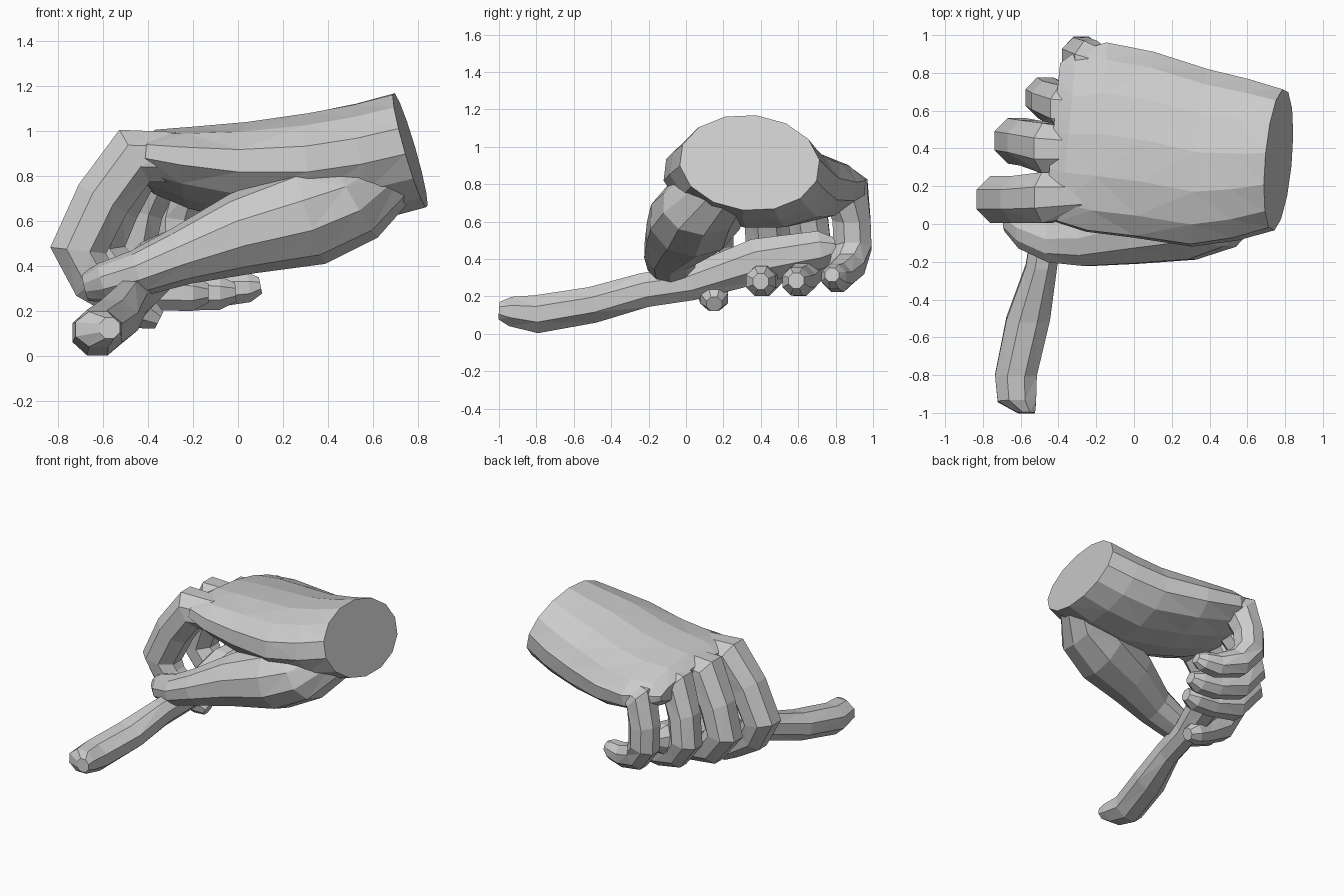
import bpy, bmesh, math
from mathutils import Vector


def tube(name, path, side, sides=8, turn=0.5):
    """Faceted closed tube. Each point is x, y, z, side radius, other radius."""
    bm = bmesh.new()
    pts = [Vector(p[:3]) for p in path]
    side = Vector(side)
    rings = []
    for i, p in enumerate(path):
        t = (pts[min(i + 1, len(pts) - 1)] - pts[max(i - 1, 0)]).normalized()
        v = t.cross(side).normalized()
        ru, rv = p[3], p[-1]
        ring = []
        for k in range(sides):
            a = 2 * math.pi * (k + turn) / sides
            ring.append(bm.verts.new(pts[i] + side * (ru * math.cos(a)) + v * (rv * math.sin(a))))
        rings.append(ring)
    for a, b in zip(rings, rings[1:]):
        for k in range(sides):
            n = (k + 1) % sides
            bm.faces.new((a[k], a[n], b[n], b[k]))
    bm.faces.new(rings[0][::-1])
    bm.faces.new(rings[-1])
    bmesh.ops.recalc_face_normals(bm, faces=bm.faces)
    bmesh.ops.triangulate(bm, faces=[f for f in bm.faces if len(f.verts) == 4])
    me = bpy.data.meshes.new(name)
    bm.to_mesh(me)
    bm.free()
    ob = bpy.data.objects.new(name, me)
    bpy.context.collection.objects.link(ob)
    return ob


# Palm and cut wrist
hand = tube("hand", [
    (0.765, .34, .915, .375, .265),
    (0.58, .34, .865, .43, .265),
    (0.35, .35, .825, .475, .26),
    (0.05, .42, .815, .50, .225),
    (-0.20, .46, .835, .51, .18),
    (-0.36, .46, .86, .46, .14),
    (-0.43, .46, .86, .40, .08)], (0.1, 1, -0.11), 14)

# Thumb with the ball of the hand
thumb = tube("thumb", [
    (0.70, .24, .84, .17, .15),
    (0.52, .10, .70, .23, .20),
    (0.32, .05, .625, .25, .225),
    (0.02, -.01, .545, .21, .185),
    (-0.25, -.08, .445, .15, .13),
    (-0.44, -.08, .37, .13, .105),
    (-0.60, -.02, .325, .115, .09),
    (-0.68, .03, .305, .07, .06)], (0.05, 1, 0), 10)

# Curled fingers, knuckle to tip
fingers = {
    "index_finger": [
        (-.28, .15, .885, .12), (-.46, .14, .89, .145), (-.60, .13, .70, .135),
        (-.71, .13, .47, .135), (-.64, .13, .34, .115), (-.50, .14, .24, .09),
        (-.41, .15, .19, .08), (-.35, .15, .16, .045)],
    "middle_finger": [
        (-.28, .39, .87, .12), (-.45, .40, .87, .145), (-.56, .43, .66, .13),
        (-.62, .44, .47, .13), (-.51, .43, .33, .115), (-.34, .41, .285, .09),
        (-.20, .40, .28, .085), (-.13, .40, .28, .045)],
    "ring_finger": [
        (-.20, .60, .85, .11), (-.36, .61, .83, .135), (-.44, .65, .64, .115),
        (-.47, .67, .46, .115), (-.38, .65, .335, .10), (-.21, .61, .285, .09),
        (-.08, .59, .28, .08), (-.01, .59, .285, .045)],
    "little_finger": [
        (-.08, .79, .80, .10), (-.23, .85, .79, .13), (-.28, .885, .61, .11),
        (-.28, .89, .46, .11), (-.20, .86, .35, .10), (-.05, .81, .30, .085),
        (.05, .79, .305, .07), (.10, .78, .315, .04)],
}
parts = [thumb] + [tube(n, p, (0, 1, 0)) for n, p in fingers.items()]

# Merge into one skin
bpy.context.view_layer.objects.active = hand
for part in parts:
    mod = hand.modifiers.new("union", 'BOOLEAN')
    mod.operation = 'UNION'
    mod.solver = 'EXACT'
    mod.object = part
    bpy.ops.object.modifier_apply(modifier=mod.name)
    bpy.data.objects.remove(part)

# Stick gripped in the fist
tube("held_stick", [
    (-.57, -1.0, .125, .05, .05),
    (-.62, -.94, .12, .11, .085),
    (-.625, -.80, .105, .12, .11),
    (-.56, -.50, .155, .125, .105),
    (-.49, -.22, .235, .09, .10),
    (-.45, .02, .27, .09, .10),
    (-.38, .38, .39, .13, .13),
    (-.29, .72, .45, .11, .11),
    (-.27, .80, .46, .06, .06)], (1, 0, 0), 8)
